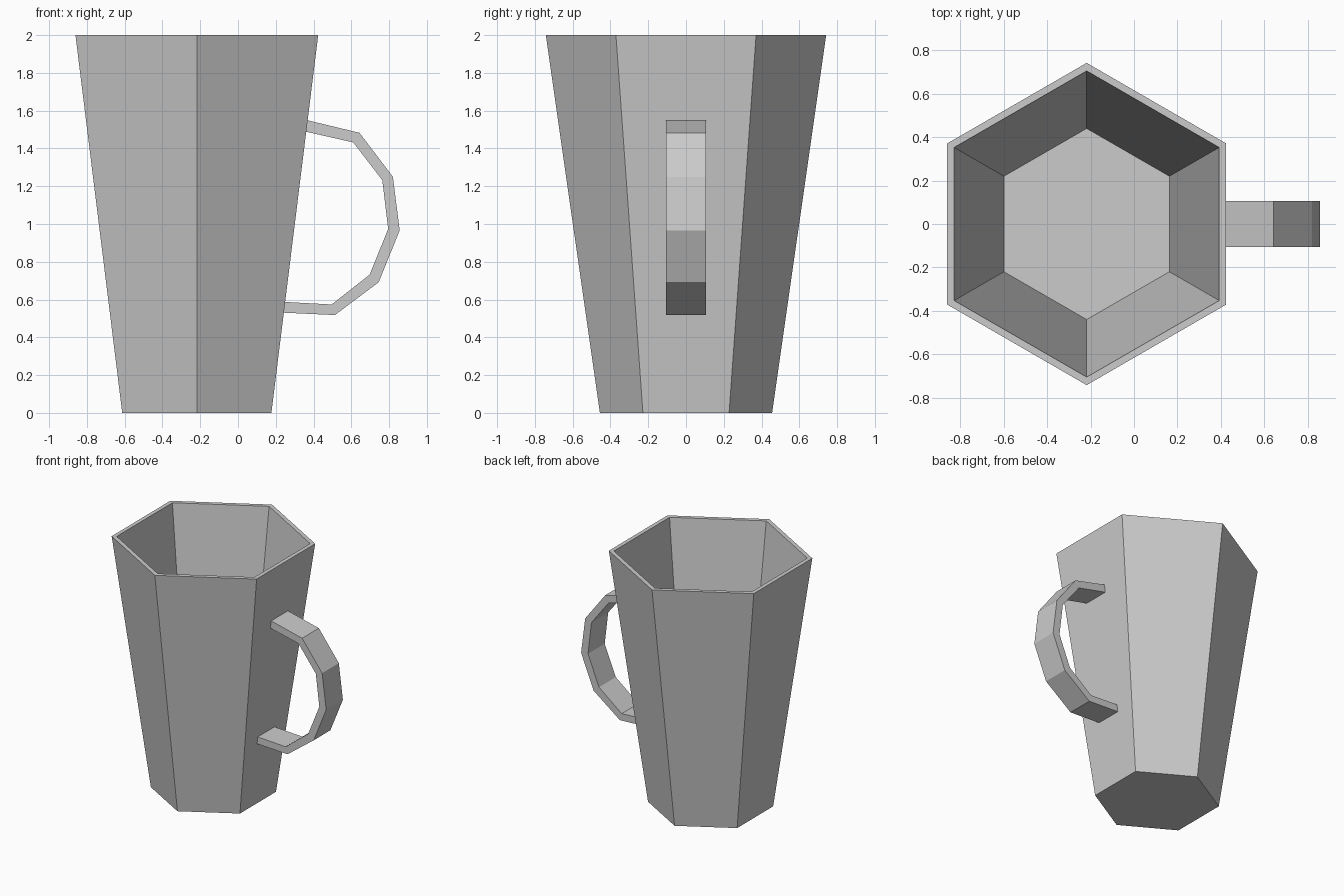
import bpy
import bmesh
from math import cos, sin, tau

cube = bpy.data.objects.get("Cube")
if cube:
    bpy.data.objects.remove(cube, do_unlink=True)

grey = bpy.data.materials.new("light grey")
grey.use_nodes = True
colour = (0.6, 0.6, 0.6, 1)
grey.diffuse_color = colour
grey.node_tree.nodes["Principled BSDF"].inputs["Base Color"].default_value = colour


def add_object(name, bm):
    bmesh.ops.recalc_face_normals(bm, faces=bm.faces)
    mesh = bpy.data.meshes.new(name)
    bm.to_mesh(mesh)
    bm.free()
    mesh.materials.append(grey)
    obj = bpy.data.objects.new(name, mesh)
    bpy.context.collection.objects.link(obj)
    return obj


def bridge(bm, a, b):
    for i in range(len(a)):
        j = (i + 1) % len(a)
        bm.faces.new((a[i], a[j], b[j], b[i]))


# Hexagonal tapered cup: outer wall, rim, inner wall and floor
SIDES, CENTRE_X = 6, -0.218
profile = [(0.456, 0), (0.742, 2), (0.705, 2), (0.44, 0.13)]  # radius, height
bm = bmesh.new()
rings = []
for radius, z in profile:
    angles = [tau * (k + 0.5) / SIDES for k in range(SIDES)]
    rings.append([bm.verts.new((CENTRE_X + radius * cos(a), radius * sin(a), z))
                  for a in angles])
for lower, upper in zip(rings, rings[1:]):
    bridge(bm, lower, upper)
bm.faces.new(rings[0])
bm.faces.new(rings[-1])
add_object("cup_body", bm)

# Handle: a faceted flat band, its ends sunk into the wall
HALF_WIDTH = 0.106
outer = [(0.355, 1.552), (0.643, 1.483), (0.82, 1.25), (0.856, 0.966),
         (0.745, 0.692), (0.513, 0.518), (0.23, 0.531)]
inner = [(0.345, 1.492), (0.61, 1.432), (0.764, 1.232), (0.795, 0.974),
         (0.697, 0.732), (0.496, 0.574), (0.235, 0.588)]
bm = bmesh.new()
sections = []
for (xo, zo), (xi, zi) in zip(outer, inner):
    corners = [(xo, -HALF_WIDTH, zo), (xo, HALF_WIDTH, zo),
               (xi, HALF_WIDTH, zi), (xi, -HALF_WIDTH, zi)]
    sections.append([bm.verts.new(c) for c in corners])
for a, b in zip(sections, sections[1:]):
    bridge(bm, a, b)
bm.faces.new(sections[0])
bm.faces.new(sections[-1])
add_object("handle", bm)
